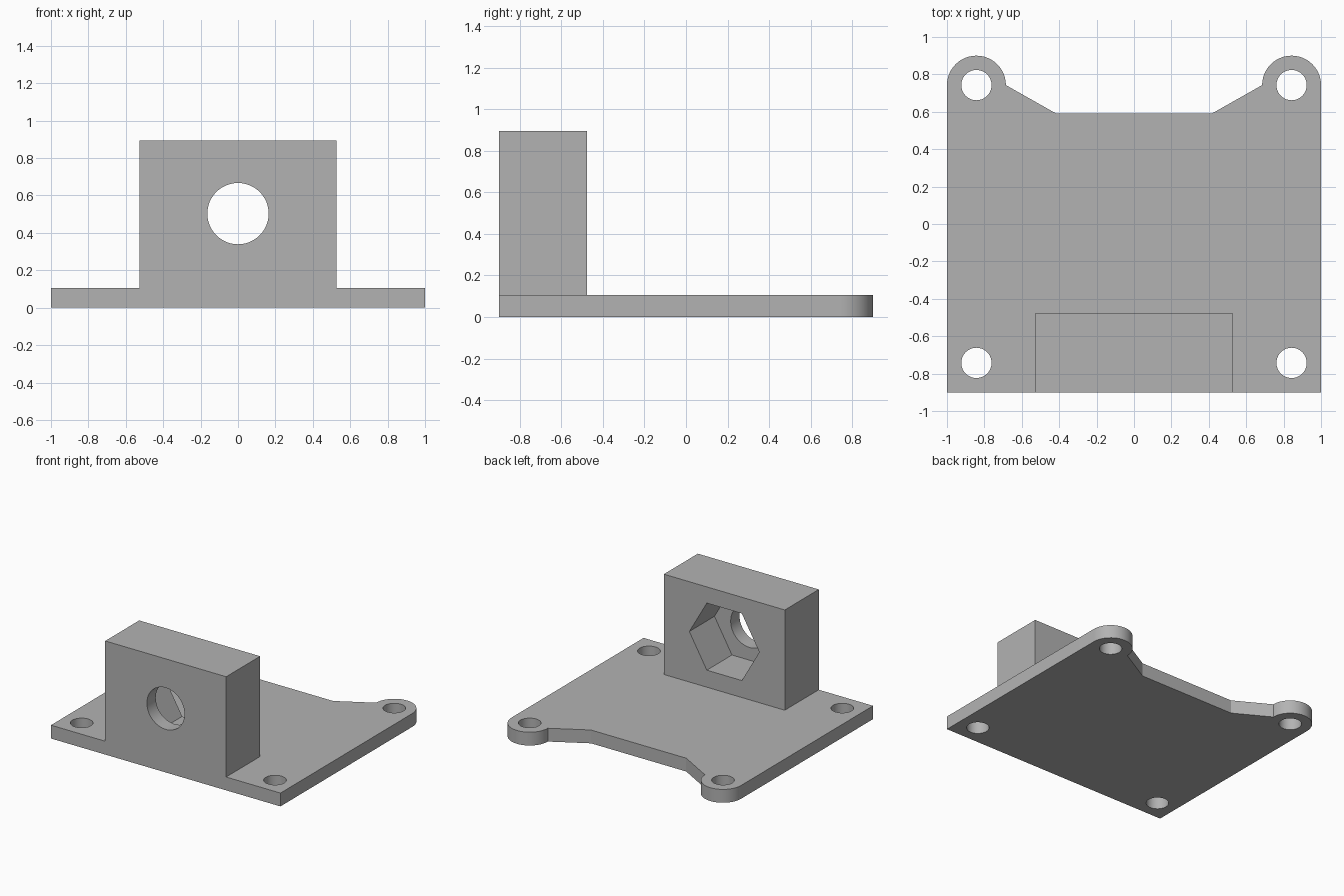
import bpy
import bmesh
import math
from mathutils import Matrix, Vector

old = bpy.data.objects.get("Cube")
if old:
    bpy.data.objects.remove(old, do_unlink=True)

HALF_W, HALF_D = 1.0, 0.9
PLATE_T = 0.105
LUG_R = 0.1575
LUG_X, LUG_Y = HALF_W - LUG_R, HALF_D - LUG_R
BLOCK_X, BLOCK_TOP = 0.527, 0.895
BLOCK_BACK = -0.477
BORE_Z = 0.503

grey = bpy.data.materials.new("plain grey")
grey.use_nodes = True
colour = (0.45, 0.45, 0.45, 1)
grey.diffuse_color = colour
grey.node_tree.nodes["Principled BSDF"].inputs["Base Color"].default_value = colour


def prism(name, points, start, vector):
    """Extrude a closed outline, placed by the start matrix, along a vector."""
    bm = bmesh.new()
    face = bm.faces.new([bm.verts.new(start @ Vector((x, y, 0))) for x, y in points])
    moved = bmesh.ops.extrude_face_region(bm, geom=[face], use_keep_orig=True)["geom"]
    verts = [v for v in moved if isinstance(v, bmesh.types.BMVert)]
    bmesh.ops.translate(bm, verts=verts, vec=vector)
    bmesh.ops.recalc_face_normals(bm, faces=bm.faces)
    mesh = bpy.data.meshes.new(name)
    bm.to_mesh(mesh)
    bm.free()
    mesh.materials.append(grey)
    obj = bpy.data.objects.new(name, mesh)
    bpy.context.collection.objects.link(obj)
    return obj


def arc(cx, cy, r, a0, a1, n):
    angles = [math.radians(a0 + (a1 - a0) * i / n) for i in range(n + 1)]
    return [(cx + r * math.cos(a), cy + r * math.sin(a)) for a in angles]


def ring(r, n):
    return arc(0, 0, r, 0, 360, n)[:-1]


def combine(target, other, operation):
    """Apply a boolean and discard the helper."""
    mod = target.modifiers.new("shape", "BOOLEAN")
    mod.operation = operation
    mod.solver = "EXACT"
    mod.object = other
    bpy.context.view_layer.objects.active = target
    bpy.ops.object.modifier_apply(modifier=mod.name)
    bpy.data.objects.remove(other, do_unlink=True)


# Base plate with a rounded lug at each back corner
right_half = [(HALF_W, -HALF_D)] + arc(LUG_X, LUG_Y, LUG_R, 0, 180, 24) + [(0.415, 0.59)]
outline = right_half + [(-x, y) for x, y in reversed(right_half)]
bracket = prism("mounting_bracket", outline, Matrix(), (0, 0, PLATE_T))

# Upright block flush with the front edge
footprint = [(-BLOCK_X, -HALF_D), (BLOCK_X, -HALF_D),
             (BLOCK_X, BLOCK_BACK), (-BLOCK_X, BLOCK_BACK)]
combine(bracket, prism("upright_block", footprint, Matrix(), (0, 0, BLOCK_TOP)), "UNION")

# Four screw holes
for x in (-LUG_X, LUG_X):
    for y in (-LUG_Y, LUG_Y):
        hole = prism("screw_hole", ring(0.081, 40), Matrix.Translation((x, y, -0.1)), (0, 0, 0.4))
        combine(bracket, hole, "DIFFERENCE")

# Round bore through the block, and hexagonal nut pocket from the back
upright = Matrix.Rotation(math.pi / 2, 4, "X")
bore = prism("round_bore", ring(0.164, 48),
             Matrix.Translation((0, -1.1, BORE_Z)) @ upright, (0, 0.9, 0))
combine(bracket, bore, "DIFFERENCE")
pocket = prism("nut_pocket", ring(0.305, 6),
               Matrix.Translation((0, -0.79, BORE_Z)) @ upright, (0, 0.6, 0))
combine(bracket, pocket, "DIFFERENCE")

# Smooth the round walls and keep the edges crisp
bpy.ops.object.select_all(action="DESELECT")
bracket.select_set(True)
bpy.context.view_layer.objects.active = bracket
bpy.ops.object.shade_smooth_by_angle(angle=math.radians(25))
